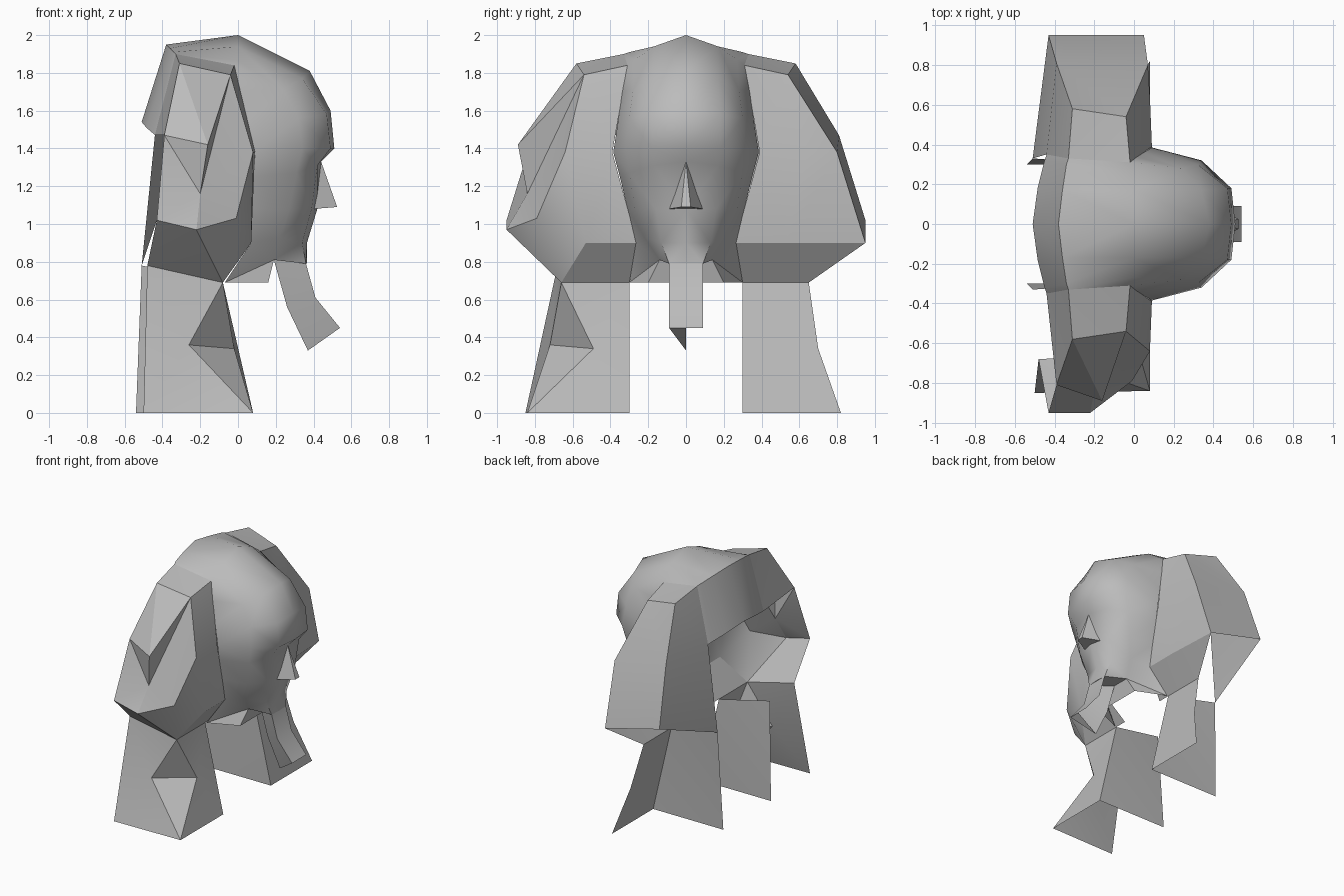
import bpy, bmesh, math

if "Cube" in bpy.data.objects:
    bpy.data.objects.remove(bpy.data.objects["Cube"], do_unlink=True)

stone = bpy.data.materials.new("grey_stone")
stone.use_nodes = True
GREY = (0.5, 0.5, 0.5, 1)
stone.diffuse_color = GREY
stone.node_tree.nodes["Principled BSDF"].inputs["Base Color"].default_value = GREY


def panels(name, polys, angle=30):
    """Sheet object made from polygons given by their corners."""
    bm = bmesh.new()
    for poly in polys:
        bm.faces.new([bm.verts.new(p) for p in poly])
    bmesh.ops.remove_doubles(bm, verts=bm.verts, dist=0.002)
    bmesh.ops.triangulate(bm, faces=[f for f in bm.faces if len(f.verts) > 3])
    bmesh.ops.recalc_face_normals(bm, faces=bm.faces)
    mesh = bpy.data.meshes.new(name)
    bm.to_mesh(mesh)
    bm.free()
    mesh.materials.append(stone)
    ob = bpy.data.objects.new(name, mesh)
    bpy.context.collection.objects.link(ob)
    bpy.ops.object.select_all(action='DESELECT')
    ob.select_set(True)
    bpy.context.view_layer.objects.active = ob
    bpy.ops.object.shade_smooth_by_angle(angle=math.radians(angle))
    return ob


def loft(columns):
    """Quads between neighbouring columns of points."""
    return [(a[i], b[i], b[i + 1], a[i + 1])
            for a, b in zip(columns, columns[1:]) for i in range(len(a) - 1)]


def flip(p):
    return (p[0], -p[1], p[2])


def both(polys):
    return polys + [[flip(p) for p in reversed(q)] for q in polys]


# Face and skull: columns from crown back, over the top and down to the jaw
centre = [(-.51, 0, 1.54), (-.38, 0, 1.95), (0, 0, 2), (.38, 0, 1.81), (.49, 0, 1.6),
          (.51, 0, 1.4), (.44, 0, 1.33), (.42, 0, 1.08), (.365, 0, .9), (.365, 0, .79)]
cheek = [(-.485, .18, 1.51), (-.36, .17, 1.93), (0, .17, 1.94), (.34, .17, 1.77), (.47, .18, 1.58),
         (.49, .18, 1.4), (.42, .17, 1.31), (.39, .16, 1.08), (.34, .13, .9), (.36, .09, .79)]
temple = [(-.45, .32, 1.48), (-.34, .3, 1.91), (-.01, .27, 1.87), (.24, .28, 1.71), (.32, .3, 1.56),
          (.34, .32, 1.4), (.31, .3, 1.27), (.27, .27, 1.08), (.22, .22, .93), (.19, .14, .81)]
side = [(-.44, .35, 1.47), (-.33, .33, 1.9), (-.02, .31, 1.84), (0, .34, 1.7), (.05, .36, 1.54),
        (.09, .385, 1.38), (.08, .35, 1.25), (.07, .31, 1.08), (.07, .265, .9), (-.07, .3, .69)]
panels("head", both(loft([centre, cheek, temple, side])), 60)

# Underside of the jaw and the short neck
jaw, throat = (.19, .14, .81), (.16, .2, .69)
panels("jaw_and_neck", both([
    [(.365, 0, .79), (.36, .09, .79), jaw, (.19, 0, .81)],
    [(.19, 0, .81), jaw, throat, (.16, 0, .69)],
    [jaw, (-.07, .3, .69), throat]]))

# Nose wedge
tip, wing = (.525, .025, 1.09), (.40, .09, 1.08)
panels("nose", both([
    [(.44, 0, 1.33), (.525, 0, 1.09), tip],
    [(.44, 0, 1.33), tip, wing],
    [(.525, 0, 1.09), (.4, 0, 1.08), wing, tip]]), 40)

# Beard: front strip and one surviving side
strip = [(.36, .09, .79), (.41, .09, .61), (.54, .09, .45)]
edge = [flip(p) for p in strip]
back = [(.19, 0, .81), (.26, 0, .56), (.37, 0, .33)]
panels("beard", loft([strip, edge, back])
       + [[(.54, -.09, .45), (.54, 0, .45), (.37, 0, .33)]])

# Points shared by both halves of the headdress
inner = [(-.02, .31, 1.84), (.09, .39, 1.38), (.07, .26, .9), (-.08, .2, .69)]
top_back = [(-.33, .33, 1.9), (-.31, .58, 1.85)]
top_front = (-.04, .54, 1.79)
rim = (-.44, .35, 1.47)
crown = [inner[0], top_front, top_back[1], top_back[0]]

# Intact half of the headdress (+y)
outer = [top_front, (.07, .8, 1.38), (.05, .95, .9)]
rear = [top_back[1], (-.39, .81, 1.47), (-.43, .95, 1.02)]
mid = [top_front, (.08, .64, 1.38), (.07, .53, .9)]
low = [(-.08, .65, .69), (-.51, .33, .78)]
panels("headdress_left", [
    crown,
    *loft([inner[:3], mid, outer]),
    *loft([outer, rear]),
    [inner[2], mid[2], outer[2], low[0], inner[3]],
    [top_back[0], top_back[1], rear[1], rim],
    [rim, rear[1], rear[2], low[1]]], 22)

# Damaged half of the headdress (-y), with a chipped side
f_inner, f_mid = [flip(p) for p in inner], [flip(p) for p in mid]
chip_top, chip_mid = (-.16, -.89, 1.42), (-.2, -.84, 1.16)
chip_low, chip_front = (-.22, -.95, .97), (-.01, -.79, 1.03)
f_rear = [(-.31, -.58, 1.85), (-.39, -.81, 1.47), (-.43, -.95, 1.02)]
hip, hem = (-.08, -.66, .69), (-.48, -.68, .78)
panels("headdress_right", [
    [flip(p) for p in crown],
    *loft([f_inner[:3], f_mid]),
    [f_mid[0], f_rear[0], chip_top],
    [f_rear[0], f_rear[1], chip_top],
    [f_rear[1], f_rear[2], chip_mid, chip_top],
    [f_mid[0], chip_top, chip_mid], [f_mid[0], chip_mid, f_mid[1]],
    [f_mid[1], chip_mid, chip_front], [f_mid[1], chip_front, f_mid[2]],
    [chip_mid, f_rear[2], chip_low], [chip_mid, chip_low, chip_front],
    [f_mid[2], chip_front, hip], [chip_front, chip_low, hip],
    [f_inner[2], f_mid[2], hip, f_inner[3]],
    [chip_low, f_rear[2], hem, hip],
    [flip(top_back[0]), f_rear[0], f_rear[1], flip(rim)]], 22)

# Hanging lappets: inner sheets on both sides, front sheet on the intact side
sheet = [(-.08, .3, .69), (.08, .3, 0), (-.54, .3, 0), (-.51, .33, .78)]
panels("lappet_left", [
    sheet,
    [(-.08, .3, .69), (-.08, .65, .69), (0, .7, .34), (.08, .82, 0), (.08, .3, 0)]])

# Damaged lappet: dented front corner and a closed outer side
dent_side, dent_front, toe = (-.26, -.72, .36), (-.02, -.49, .34), (.08, -.84, 0)
panels("lappet_right", [
    [flip(p) for p in sheet],
    [(-.08, -.3, .69), hip, dent_front, (.08, -.3, 0)],
    [dent_front, toe, (.08, -.3, 0)],
    [hip, dent_side, dent_front], [dent_side, toe, dent_front],
    [hip, hem, dent_side], [hem, (-.5, -.85, 0), dent_side],
    [dent_side, (-.5, -.85, 0), toe]])
